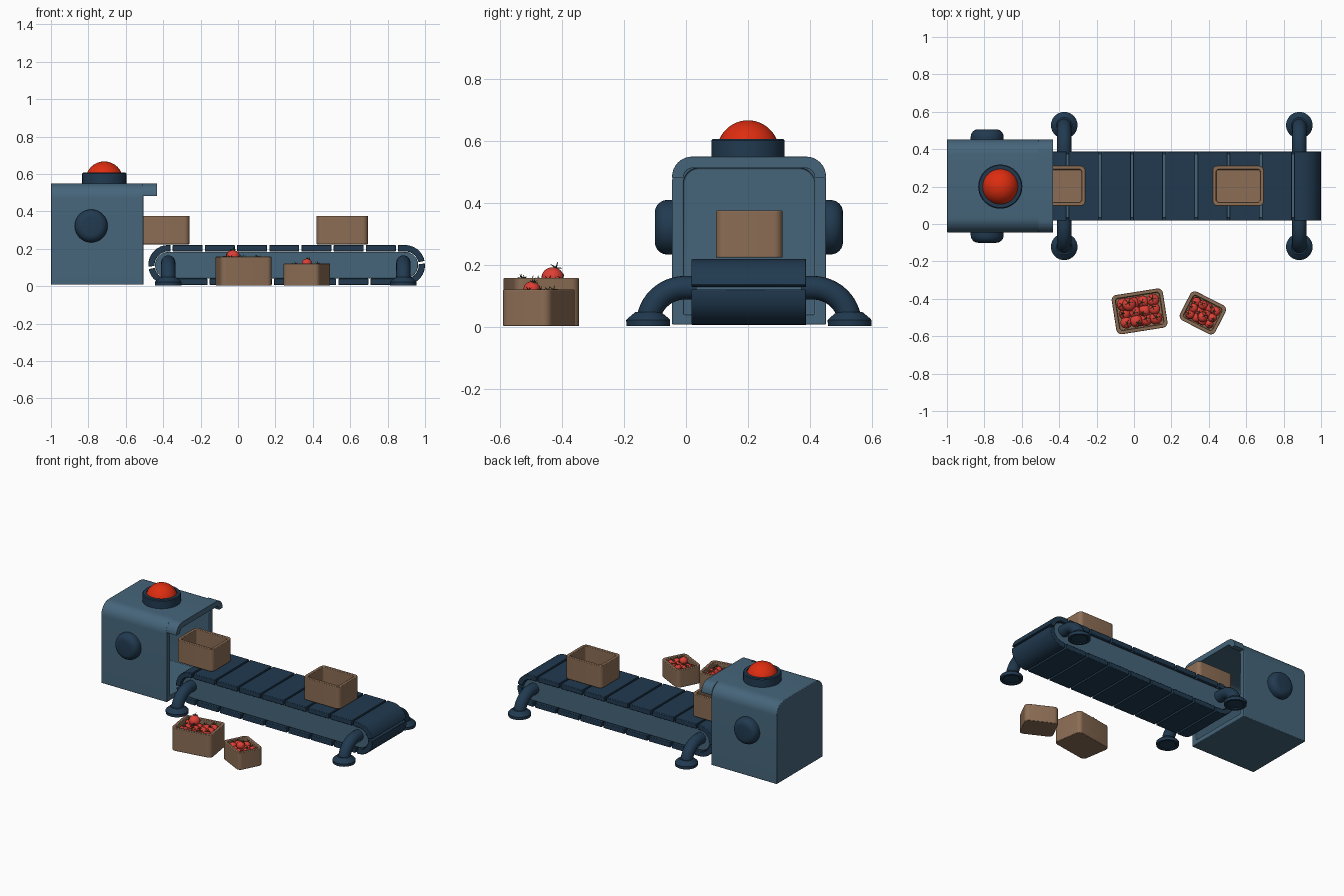
import bpy, bmesh, random
from math import sin, cos, pi, radians
from mathutils import Matrix, Vector

if "Cube" in bpy.data.objects:
    bpy.data.objects.remove(bpy.data.objects["Cube"])

random.seed(4)
CY = 0.203  # centre line of the machine in y


def material(name, rgb):
    m = bpy.data.materials.new(name)
    m.diffuse_color = (*rgb, 1)
    m.use_nodes = True
    m.node_tree.nodes["Principled BSDF"].inputs["Base Color"].default_value = m.diffuse_color
    return m


STEEL = material("steel_blue", (0.06, 0.13, 0.195))
NAVY = material("navy", (0.015, 0.042, 0.08))
BROWN = material("crate_brown", (0.26, 0.153, 0.09))
RED = material("lamp_red", (0.72, 0.026, 0.005))
TOMATO = material("tomato_red", (0.72, 0.05, 0.036))
GREEN = material("stem_green", (0.05, 0.09, 0.03))


def finish(name, bm, mat, bevel=0):
    bmesh.ops.recalc_face_normals(bm, faces=bm.faces[:])
    me = bpy.data.meshes.new(name)
    bm.to_mesh(me)
    bm.free()
    me.materials.append(mat)
    ob = bpy.data.objects.new(name, me)
    bpy.context.collection.objects.link(ob)
    if bevel:
        b = ob.modifiers.new("bevel", "BEVEL")
        b.width, b.segments, b.limit_method = bevel, 2, "ANGLE"
        b.angle_limit = radians(40)
    return ob


def loft(name, rings, mat, bevel=0):
    """Skin a list of equal-length rings and cap both ends."""
    bm = bmesh.new()
    vs = [[bm.verts.new(p) for p in r] for r in rings]
    n = len(vs[0])
    for a, b in zip(vs, vs[1:]):
        for i in range(n):
            j = (i + 1) % n
            bm.faces.new((a[i], a[j], b[j], b[i]))
    bm.faces.new(vs[0])
    bm.faces.new(vs[-1])
    return finish(name, bm, mat, bevel)


def lathe(name, profile, loc, axis, mat, n=40):
    """Turn (radius, height) pairs round an axis starting at loc."""
    q = Vector((0, 0, 1)).rotation_difference(Vector(axis))
    return loft(name, [[Vector(loc) + q @ Vector((r * cos(2 * pi * i / n), r * sin(2 * pi * i / n), h))
                        for i in range(n)] for r, h in profile], mat)


def rounded(w, d, r, steps=6):
    """Rounded rectangle centred on the origin."""
    pts = []
    for k, (sx, sy) in enumerate(((1, 1), (-1, 1), (-1, -1), (1, -1))):
        for i in range(steps + 1):
            a = (k + i / steps) * pi / 2
            pts.append((sx * (w / 2 - r) + r * cos(a), sy * (d / 2 - r) + r * sin(a)))
    return pts


def arch(y0, y1, z0, z1, r, steps=8):
    """Doorway outline in y/z with rounded top corners, open at the bottom."""
    pts = [(y0, z0)]
    for cy, start in ((y0 + r, pi), (y1 - r, pi / 2)):
        pts += [(cy + r * cos(start - i * pi / 2 / steps), z1 - r + r * sin(start - i * pi / 2 / steps))
                for i in range(steps + 1)]
    return pts + [(y1, z0)]


def at_x(pts, x):
    return [(x, y, z) for y, z in pts]


# Housing: hollow shell open towards the belt
outer = arch(-0.045, 0.452, 0.008, 0.55, 0.08)
inner = arch(-0.008, 0.415, 0.04, 0.513, 0.05)
loft("housing", [at_x(outer, -1), at_x(outer, -0.505), at_x(inner, -0.505), at_x(inner, -0.96)], STEEL, 0.004)
# Hood projecting over the opening
hood = arch(-0.045, 0.452, 0.482, 0.55, 0.065) + arch(-0.008, 0.415, 0.482, 0.513, 0.03)[::-1]
loft("hood", [at_x(hood, -0.51), at_x(hood, -0.432)], STEEL, 0.003)

# Round side knobs
knob = [(0.088, -0.01), (0.088, 0.015)] + [(0.048 + 0.04 * cos(a * pi / 12), 0.015 + 0.04 * sin(a * pi / 12))
                                          for a in range(1, 7)]
for s, side in ((-1, "front"), (1, "back")):
    lathe("knob_" + side, knob, (-0.785, CY + s * 0.2485, 0.322), (0, s, 0), NAVY)

# Warning lamp
lathe("lamp_base", [(0.118, 0.54), (0.118, 0.602), (0.113, 0.607), (0.094, 0.607), (0.094, 0.59)],
      (-0.715, 0.2, 0), (0, 0, 1), NAVY)
lathe("lamp_dome", [(0.1 * cos(a * pi / 24), 0.567 + 0.1 * sin(a * pi / 24)) for a in range(0, 12)]
      + [(0.002, 0.667)], (-0.715, 0.2, 0), (0, 0, 1), RED)

# Conveyor belt: slats laid round a stadium path
XL, XR, ZC, RM = -0.373, 0.893, 0.113, 0.09
STRAIGHT, ARC = XR - XL, pi * RM
LENGTH = 2 * (STRAIGHT + ARC)


def track(s, off):
    """Point on the track at arc length s, pushed outwards by off."""
    s %= LENGTH
    half = s >= STRAIGHT + ARC
    if half:
        s -= STRAIGHT + ARC
    a = pi / 2 - max(0, s - STRAIGHT) / RM
    x = STRAIGHT / 2 - STRAIGHT + min(s, STRAIGHT) + (RM + off) * cos(a)
    z = (RM + off) * sin(a)
    k = -1 if half else 1
    return (XL + XR) / 2 + k * x, ZC + k * z


def at_y(pts, y):
    return [(x, y, z) for x, z in pts]


COUNT = 18
pitch = LENGTH / COUNT
for i in range(COUNT):
    ss = [0.018 + i * pitch + 0.006 + (pitch - 0.012) * t / 10 for t in range(11)]
    prof = [track(s, 0.017) for s in ss] + [track(s, -0.017) for s in reversed(ss)]
    loft(f"belt_slat_{i + 1}", [at_y(prof, 0.018), at_y(prof, 0.388)], NAVY, 0.003)

# Frame inside the belt
core = [track(LENGTH * i / 96, -0.019) for i in range(96)]
loft("belt_frame", [at_y(core, 0.032), at_y(core, 0.374)], STEEL, 0.004)

# Curved pipe legs with round feet
for x, end in ((XL, "left"), (0.884, "right")):
    for s, side in ((-1, "front"), (1, "back")):
        rings = []
        for k in range(-1, 13):
            t = max(k, 0) / 12 * pi / 2
            c = Vector((x, CY + s * (0.205 + 0.12 * sin(t) - (0.05 if k < 0 else 0)), 0.012 + 0.115 * cos(t)))
            nrm = Vector((0, s * sin(t), cos(t)))
            rings.append([c + 0.038 * (cos(a * pi / 12) * Vector((1, 0, 0)) + sin(a * pi / 12) * nrm)
                          for a in range(24)])
        loft(f"leg_{end}_{side}", rings, NAVY)
        lathe(f"foot_{end}_{side}", [(0.05, 0.008), (0.055, 0.003), (0.07, 0.003), (0.071, 0.022),
                                     (0.066, 0.028), (0.042, 0.048)], (x, CY + s * 0.325, 0), (0, 0, 1), NAVY)


# Open crates
def crate(name, x, y, z, w, d, h, turn, wall=0.02):
    m = Matrix.Translation((x, y, z)) @ Matrix.Rotation(radians(turn), 4, "Z")
    out, inn = rounded(w, d, 0.028), rounded(w - 2 * wall, d - 2 * wall, 0.014)
    loft(name, [[m @ Vector((*p, q)) for p in pts]
                for pts, q in ((out, 0), (out, h), (inn, h), (inn, 0.02))], BROWN, 0.003)
    return m


crate("crate_leaving_housing", -0.397, 0.204, 0.224, 0.275, 0.215, 0.152, 0)
crate("crate_on_belt", 0.557, 0.204, 0.224, 0.275, 0.215, 0.152, 0)


def tomato(name, p, r):
    bm = bmesh.new()
    bmesh.ops.create_uvsphere(bm, u_segments=20, v_segments=12, radius=r,
                              matrix=Matrix.Translation(p) @ Matrix.Diagonal((1, 1, 0.92, 1)))
    finish(name, bm, TOMATO)
    # Stem and five pointed leaves
    bm = bmesh.new()
    tilt = Matrix.Rotation(random.uniform(-0.5, 0.5), 4, "X") @ Matrix.Rotation(random.uniform(-0.5, 0.5), 4, "Y")
    top = Matrix.Translation(p) @ tilt @ Matrix.Translation((0, 0, r * 0.88))
    for k in range(6):
        lean = Matrix.Rotation(k * 2 * pi / 5, 4, "Z") @ Matrix.Rotation(1.25 if k < 5 else 0.15, 4, "Y")
        bmesh.ops.create_cone(bm, cap_ends=True, segments=6, radius1=r * 0.09, radius2=r * 0.02, depth=r * 0.6,
                              matrix=top @ lean @ Matrix.Translation((0, 0, r * 0.3)))
    finish(name + "_stem", bm, GREEN)


# Tomato crates: hidden lower layer, loose upper layer
for tag, m, w, d, r, h in (
        ("large", crate("crate_large_tomatoes", 0.03, -0.467, 0.003, 0.277, 0.212, 0.155, 9), 0.237, 0.172, 0.036, 0.155),
        ("small", crate("crate_small_tomatoes", 0.368, -0.475, 0.003, 0.212, 0.172, 0.118, -27), 0.172, 0.132, 0.027, 0.118)):
    n = 0
    for z, cols, rows in ((0.02 + r, 3, 2), (h - r * 1.05, 4, 3)):
        for i in range(cols):
            for j in range(rows):
                n += 1
                px = (w / 2 - r) * (2 * i / (cols - 1) - 1) * 0.97
                py = (d / 2 - r) * (2 * j / (rows - 1) - 1) * 0.97
                dz = random.uniform(-0.3, 0.25) * r
                tomato(f"tomato_{tag}_{n}", m @ Vector((px, py, z + dz)), r * random.uniform(0.85, 1))
    tomato(f"tomato_{tag}_top", m @ Vector((-0.05 if tag == "large" else 0.01, 0.045 if tag == "large" else -0.02,
                                            h + r * 0.05)), r)

bpy.ops.object.select_all(action="SELECT")
bpy.context.view_layer.objects.active = bpy.context.selected_objects[0]
bpy.ops.object.shade_smooth_by_angle(angle=radians(35))
